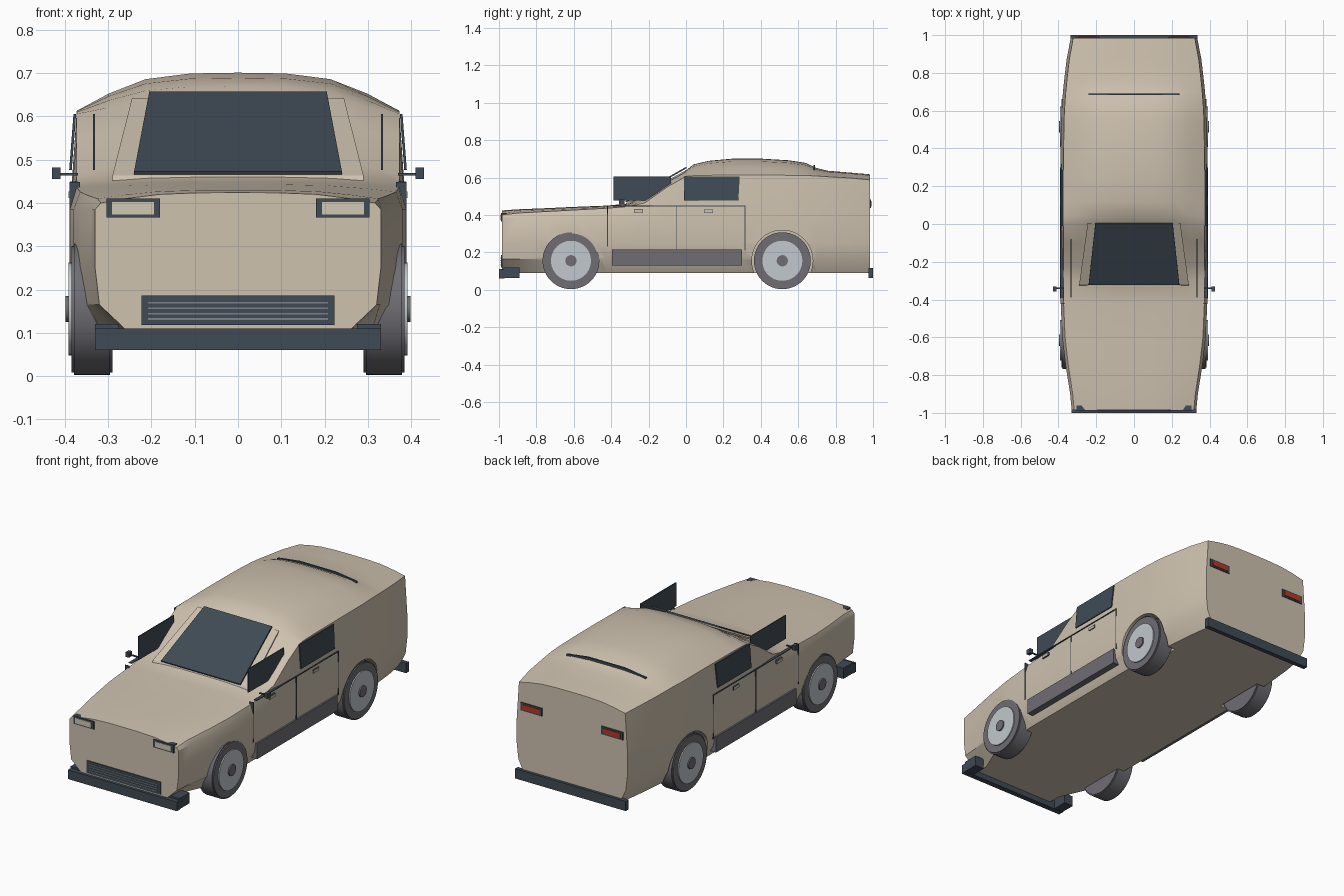
import bpy, bmesh, math
from mathutils import Vector

if "Cube" in bpy.data.objects:
    bpy.data.objects.remove(bpy.data.objects["Cube"], do_unlink=True)


def material(name, rgb):
    m = bpy.data.materials.new(name)
    m.use_nodes = True
    m.diffuse_color = (*rgb, 1)
    m.node_tree.nodes["Principled BSDF"].inputs["Base Color"].default_value = (*rgb, 1)
    return m


TAN = material("tan paint", (0.62, 0.54, 0.43))
DARK = material("dark slate", (0.05, 0.07, 0.09))
GREY = material("rubber grey", (0.16, 0.155, 0.175))
RIM = material("pale rim", (0.54, 0.58, 0.61))
LAMP = material("cream lamp", (0.62, 0.58, 0.46))
RED = material("tail red", (0.48, 0.04, 0.02))
SLAT = material("slat grey", (0.2, 0.23, 0.26))


def finish(name, bm, mat, smooth=None):
    bmesh.ops.recalc_face_normals(bm, faces=bm.faces)
    mesh = bpy.data.meshes.new(name)
    bm.to_mesh(mesh)
    bm.free()
    mesh.materials.append(mat)
    ob = bpy.data.objects.new(name, mesh)
    bpy.context.collection.objects.link(ob)
    if smooth:
        shade(ob, smooth)
    return ob


def shade(ob, degrees):
    bpy.ops.object.select_all(action="DESELECT")
    ob.select_set(True)
    bpy.context.view_layer.objects.active = ob
    bpy.ops.object.shade_smooth_by_angle(angle=math.radians(degrees))


def box(name, x, y, z, mat):
    """Box from (min, max) pairs."""
    bm = bmesh.new()
    bmesh.ops.create_cube(bm, size=1)
    for v in bm.verts:
        v.co = [(a + b) / 2 + c * (b - a) for (a, b), c in zip((x, y, z), v.co)]
    return finish(name, bm, mat)


def side_box(name, s, x, y, z, mat):
    return box(name, sorted((s * x[0], s * x[1])), y, z, mat)


def prism(name, points, offset, mat):
    """Flat outline thickened along an offset."""
    bm = bmesh.new()
    a = [bm.verts.new(p) for p in points]
    b = [bm.verts.new(Vector(p) + Vector(offset)) for p in points]
    bm.faces.new(a)
    bm.faces.new(b)
    for i in range(len(a)):
        j = (i + 1) % len(a)
        bm.faces.new((a[i], a[j], b[j], b[i]))
    return finish(name, bm, mat)


def disc(name, s, x, y, radius, mat, bevel=0):
    """Cylinder lying along x between two distances from the centre line."""
    bm = bmesh.new()
    bmesh.ops.create_cone(bm, cap_ends=True, segments=48, radius1=radius,
                          radius2=radius, depth=x[1] - x[0])
    if bevel:
        rims = [e for e in bm.edges if abs(e.verts[0].co.z - e.verts[1].co.z) < 1e-5]
        bmesh.ops.bevel(bm, geom=rims, offset=bevel, segments=2, affect="EDGES")
    for v in bm.verts:
        c = v.co.copy()
        v.co = (c.z + s * (x[0] + x[1]) / 2, y + c.x, WHEEL_Z + c.y)
    return finish(name, bm, mat, 35)


WHEEL_Z = 0.155
AXLES = {"front": -0.615, "rear": 0.515}
SIDES = {"left": 1, "right": -1}

# Body shell stations: y, half width, shoulder height, top height
STATIONS = [
    (-0.985, 0.330, 0.400, 0.424), (-0.90, 0.338, 0.410, 0.430),
    (-0.75, 0.362, 0.418, 0.436), (-0.60, 0.380, 0.426, 0.443),
    (-0.42, 0.388, 0.436, 0.450), (-0.30, 0.388, 0.446, 0.462),
    (-0.22, 0.388, 0.464, 0.510), (-0.10, 0.388, 0.550, 0.580),
    (0.00, 0.388, 0.606, 0.638), (0.04, 0.388, 0.610, 0.670),
    (0.12, 0.388, 0.612, 0.689), (0.25, 0.388, 0.613, 0.701),
    (0.40, 0.388, 0.613, 0.701), (0.55, 0.386, 0.612, 0.692),
    (0.64, 0.381, 0.611, 0.678), (0.70, 0.376, 0.608, 0.650),
    (0.76, 0.370, 0.604, 0.636), (0.87, 0.357, 0.598, 0.627),
    (0.985, 0.335, 0.587, 0.617),
]


def half_section(y, w, shoulder, top):
    rise = top - shoulder
    floor_w = 0.73 if y < -0.8 else 0.86
    return [(0, 0.09), (floor_w * w, 0.09), (0.97 * w, 0.165), (w, 0.25), (w, 0.385),
            (0.96 * w, shoulder), (0.77 * w, shoulder + 0.45 * rise),
            (0.55 * w, shoulder + 0.83 * rise), (0.28 * w, top - 0.02 * rise), (0, top)]


bm = bmesh.new()
rings = []
for st in STATIONS:
    half = half_section(*st)
    loop = half + [(-x, z) for x, z in half[-2:0:-1]]
    rings.append([bm.verts.new((x, st[0], z)) for x, z in loop])
for a, b in zip(rings, rings[1:]):
    for i in range(len(a)):
        j = (i + 1) % len(a)
        bm.faces.new((a[i], a[j], b[j], b[i]))
bm.faces.new(rings[0])
bm.faces.new(rings[-1])
body = finish("body_shell", bm, TAN)

# Wheel wells
for s in SIDES.values():
    for y in AXLES.values():
        cutter = disc("well_cutter", s, (0.28, 0.5), y, 0.163, TAN)
        cutter.hide_render = True
        mod = body.modifiers.new("well", "BOOLEAN")
        mod.operation, mod.solver, mod.object = "DIFFERENCE", "EXACT", cutter
        bpy.context.view_layer.objects.active = body
        bpy.ops.object.modifier_apply(modifier=mod.name)
        bpy.data.objects.remove(cutter, do_unlink=True)
shade(body, 32)

# Wheels
for side, s in SIDES.items():
    for end, y in AXLES.items():
        disc(f"{end}_{side}_tire", s, (0.29, 0.385), y, 0.152, GREY, 0.006)
        disc(f"{end}_{side}_rim", s, (0.37, 0.391), y, 0.107, RIM)
        disc(f"{end}_{side}_hub", s, (0.38, 0.398), y, 0.03, GREY)

# Windscreen and its frame
for name, lo, hi, z0, z1, lift, mat in (
        ("windscreen_frame", 0.29, 0.245, 0.463, 0.642, -0.014, TAN),
        ("windscreen", 0.24, 0.205, 0.466, 0.65, 0.007, DARK)):
    slope = [(-lo, -0.32, z0), (lo, -0.32, z0), (hi, 0.004, z1), (-hi, 0.004, z1)]
    prism(name, slope, (0, -abs(lift) / 2, lift), mat)

for side, s in SIDES.items():
    # Side windows
    prism(f"front_{side}_window", [(s * 0.33, y, z) for y, z in
          ((-0.388, 0.476), (-0.08, 0.476), (-0.08, 0.605), (-0.388, 0.605))],
          (s * 0.005, 0, 0), DARK)
    prism(f"rear_{side}_window", [(s * x, y, z) for x, y, z in
          ((0.384, -0.01, 0.476), (0.384, 0.28, 0.476),
           (0.374, 0.287, 0.605), (0.374, -0.01, 0.605))],
          (s * 0.006, 0, 0), DARK)
    # Door seams and handles
    for i, (y, z0) in enumerate(((-0.42, 0.23), (-0.05, 0.21), (0.315, 0.21))):
        side_box(f"{side}_door_seam_{i}", s, (0.365, 0.3895),
                 (y - 0.002, y + 0.002), (z0, 0.448), DARK)
    side_box(f"{side}_door_top_seam", s, (0.37, 0.3885), (-0.39, 0.317), (0.446, 0.45), DARK)
    for i, y in enumerate((-0.255, 0.12)):
        side_box(f"{side}_handle_edge_{i}", s, (0.37, 0.389),
                 (y - 0.024, y + 0.024), (0.41, 0.429), DARK)
        side_box(f"{side}_handle_{i}", s, (0.37, 0.391),
                 (y - 0.022, y + 0.022), (0.412, 0.427), TAN)
    # Sill and mirror
    side_box(f"{side}_sill", s, (0.35, 0.392), (-0.395, 0.30), (0.13, 0.215), GREY)
    side_box(f"{side}_mirror_arm", s, (0.37, 0.412), (-0.345, -0.337), (0.463, 0.469), DARK)
    side_box(f"{side}_mirror", s, (0.41, 0.43), (-0.357, -0.33), (0.456, 0.482), DARK)
    # Lamps at both ends
    side_box(f"{side}_headlamp_housing", s, (0.18, 0.304), (-0.99, -0.96), (0.366, 0.41), DARK)
    side_box(f"{side}_headlamp", s, (0.194, 0.291), (-0.993, -0.96), (0.373, 0.402), LAMP)
    side_box(f"{side}_tail_housing", s, (0.18, 0.31), (0.96, 0.99), (0.438, 0.482), DARK)
    side_box(f"{side}_tail_lamp", s, (0.193, 0.297), (0.96, 0.993), (0.446, 0.474), RED)
    # Wrapped bumper end
    side_box(f"{side}_bumper_end", s, (0.275, 0.33), (-0.975, -0.89), (0.062, 0.12), DARK)

# Bumpers
box("front_bumper", (-0.33, 0.33), (-1.0, -0.97), (0.06, 0.11), DARK)
box("rear_bumper", (-0.335, 0.335), (0.975, 1.0), (0.062, 0.115), DARK)

# Grille
box("grille", (-0.223, 0.223), (-0.99, -0.97), (0.118, 0.186), DARK)
for i in range(4):
    z = 0.13 + i * 0.0125
    box(f"grille_slat_{i}", (-0.208, 0.208), (-0.992, -0.97), (z, z + 0.004), SLAT)

# Thin rear roof strip, following the crown
crown = [(-0.24, 0.640), (-0.11, 0.657), (0.11, 0.657), (0.24, 0.640)]
prism("rear_roof_strip", [(x, 0.682, z + 0.01) for x, z in crown]
      + [(x, 0.682, z - 0.01) for x, z in reversed(crown)], (0, 0.009, 0), DARK)
